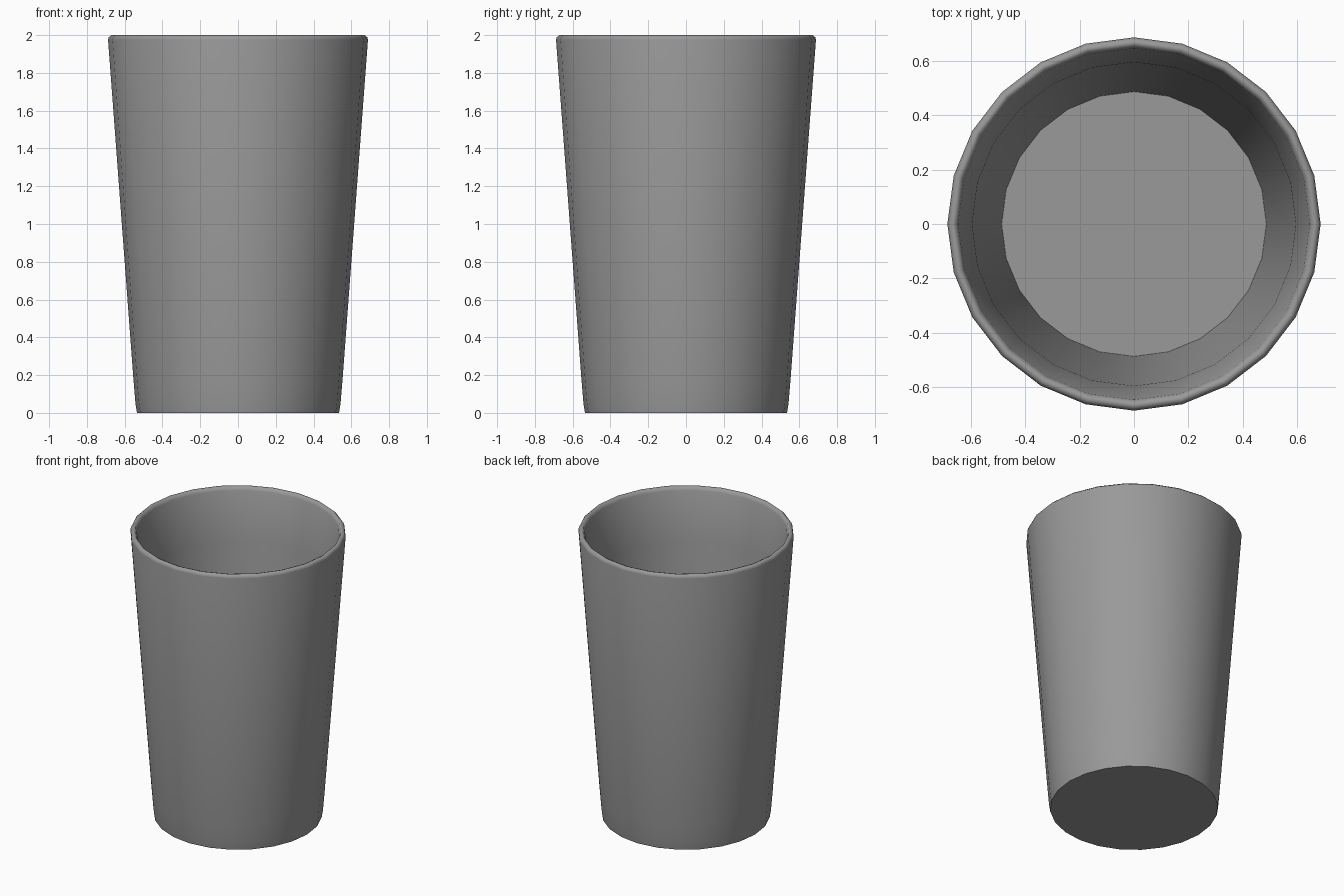
import bpy, bmesh, math

if "Cube" in bpy.data.objects:
    bpy.data.objects.remove(bpy.data.objects["Cube"])

SIDES = 24

def lathe(name, profile, grey):
    """Revolve (radius, z) points; close both ends with flat discs."""
    bm = bmesh.new()
    rings = []
    for r, z in profile:
        rings.append([bm.verts.new((r * math.cos(2 * math.pi * i / SIDES),
                                    r * math.sin(2 * math.pi * i / SIDES), z))
                      for i in range(SIDES)])
    for a, b in zip(rings, rings[1:]):
        for i in range(SIDES):
            j = (i + 1) % SIDES
            bm.faces.new((a[i], a[j], b[j], b[i]))
    bm.faces.new(rings[0][::-1])
    bm.faces.new(rings[-1])
    bmesh.ops.recalc_face_normals(bm, faces=bm.faces)
    mesh = bpy.data.meshes.new(name)
    bm.to_mesh(mesh)
    bm.free()
    mat = bpy.data.materials.new("dark_grey")
    mat.diffuse_color = (grey, grey, grey, 1)
    mat.use_nodes = True
    mat.node_tree.nodes["Principled BSDF"].inputs["Base Color"].default_value = mat.diffuse_color
    mesh.materials.append(mat)
    obj = bpy.data.objects.new(name, mesh)
    bpy.context.collection.objects.link(obj)
    bpy.context.view_layer.objects.active = obj
    obj.select_set(True)
    bpy.ops.object.shade_smooth_by_angle(angle=math.radians(65))
    return obj

# Tapered outer wall, rounded rim, inner wall and flat inner floor
lathe("cup", [
    (0.535, 0.0), (0.543, 0.05), (0.553, 0.17),
    (0.688, 1.975), (0.685, 1.988), (0.672, 2.0),
    (0.657, 1.995), (0.648, 1.975), (0.597, 1.65),
    (0.488, 0.08),
], 0.32)
